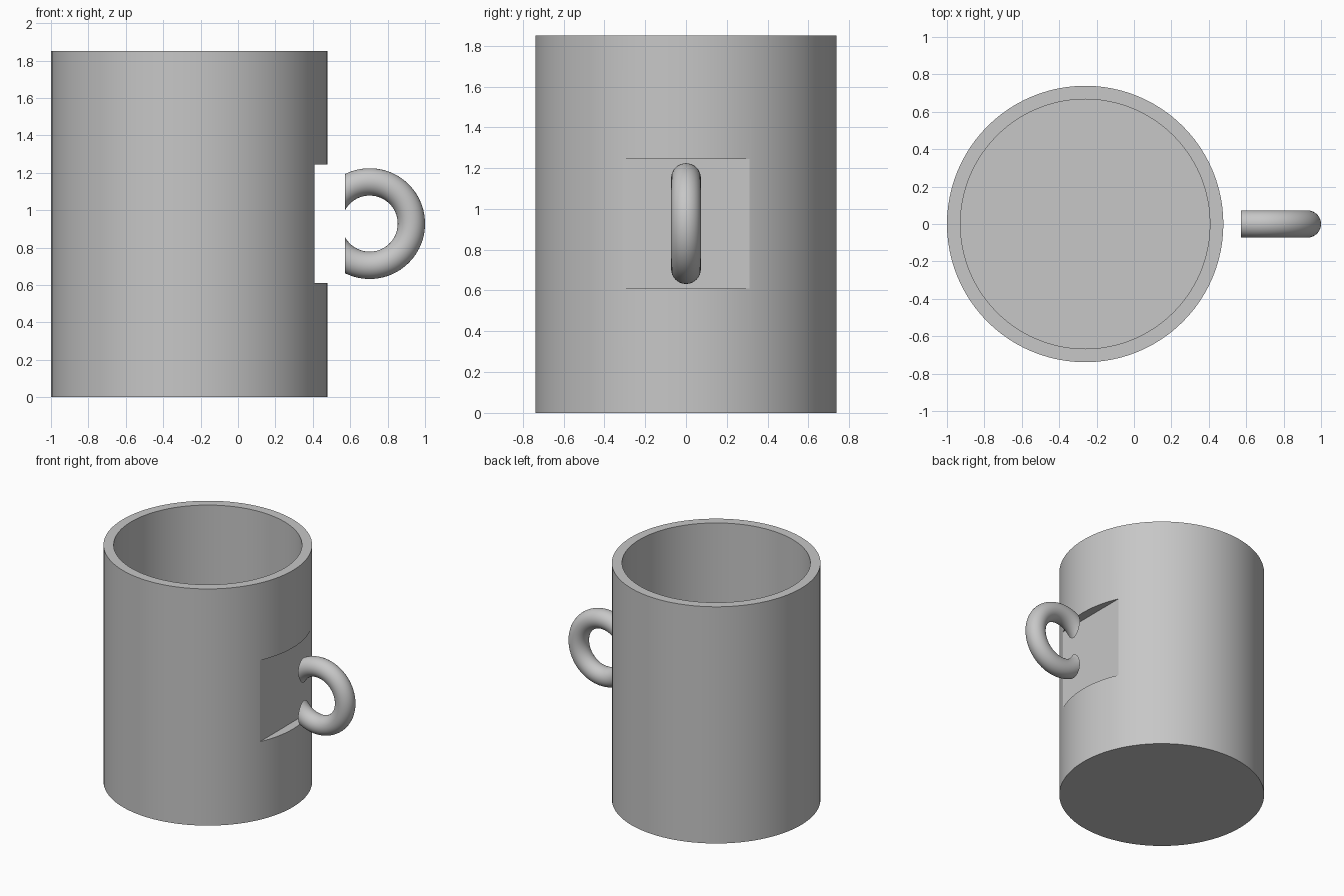
import bpy, bmesh, math
from mathutils import Matrix

cube = bpy.data.objects.get("Cube")
if cube:
    bpy.data.objects.remove(cube, do_unlink=True)

CENTRE_X, RADIUS, HEIGHT = -0.261, 0.739, 1.85
WALL = 0.072
CUT_X, CUT_LOW, CUT_HIGH = 0.409, 0.61, 1.245

grey = bpy.data.materials.new("plain grey")
grey.use_nodes = True
grey.diffuse_color = (0.57, 0.57, 0.57, 1)
grey.node_tree.nodes["Principled BSDF"].inputs["Base Color"].default_value = grey.diffuse_color


def add_object(name, bm):
    bmesh.ops.recalc_face_normals(bm, faces=bm.faces)
    mesh = bpy.data.meshes.new(name)
    bm.to_mesh(mesh)
    bm.free()
    mesh.materials.append(grey)
    obj = bpy.data.objects.new(name, mesh)
    bpy.context.collection.objects.link(obj)
    return obj


def activate(obj):
    bpy.ops.object.select_all(action='DESELECT')
    obj.select_set(True)
    bpy.context.view_layer.objects.active = obj


def smooth(obj):
    activate(obj)
    bpy.ops.object.shade_smooth_by_angle(angle=math.radians(20))


# Cup: cylinder with its top inset and pushed down to leave a wall and a floor
bm = bmesh.new()
bmesh.ops.create_cone(bm, cap_ends=True, segments=96, radius1=RADIUS, radius2=RADIUS,
                      depth=HEIGHT, matrix=Matrix.Translation((CENTRE_X, 0, HEIGHT / 2)))
top = max(bm.faces, key=lambda f: f.calc_center_median().z)
bmesh.ops.inset_region(bm, faces=[top], thickness=WALL)
inner = bmesh.ops.extrude_face_region(bm, geom=[top])["geom"]
if top.is_valid:
    bmesh.ops.delete(bm, geom=[top], context='FACES_ONLY')
bmesh.ops.translate(bm, vec=(0, 0, WALL - HEIGHT),
                    verts=[v for v in inner if isinstance(v, bmesh.types.BMVert)])
cup = add_object("cup", bm)

# Flat recess in the cup wall, facing the handle
bm = bmesh.new()
size = (0.4, 1.2, CUT_HIGH - CUT_LOW)
place = Matrix.Translation((CUT_X + size[0] / 2, 0, (CUT_LOW + CUT_HIGH) / 2))
bmesh.ops.create_cube(bm, size=1, matrix=place @ Matrix.Diagonal((*size, 1)))
cutter = add_object("recess_cutter", bm)
cutter.hide_render = True
cut = cup.modifiers.new("recess", 'BOOLEAN')
cut.operation = 'DIFFERENCE'
cut.solver = 'EXACT'
cut.object = cutter
activate(cup)
bpy.ops.object.modifier_apply(modifier=cut.name)
bpy.data.objects.remove(cutter, do_unlink=True)
smooth(cup)

# Handle: upright ring sliced flat on the cup side, standing clear of the cup
bpy.ops.mesh.primitive_torus_add(major_segments=96, minor_segments=32, major_radius=0.223,
                                 minor_radius=0.073, location=(0, 0, 0))
ring = bpy.context.object
bm = bmesh.new()
bm.from_mesh(ring.data)
bpy.data.objects.remove(ring, do_unlink=True)
bm.transform(Matrix.Translation((0.704, 0, 0.928)) @ Matrix.Rotation(math.pi / 2, 4, 'X'))
sliced = bmesh.ops.bisect_plane(bm, geom=bm.verts[:] + bm.edges[:] + bm.faces[:],
                                plane_co=(0.571, 0, 0), plane_no=(1, 0, 0), clear_inner=True)
rim = [e for e in sliced["geom_cut"] if isinstance(e, bmesh.types.BMEdge)]
bmesh.ops.edgeloop_fill(bm, edges=rim)
smooth(add_object("handle", bm))
